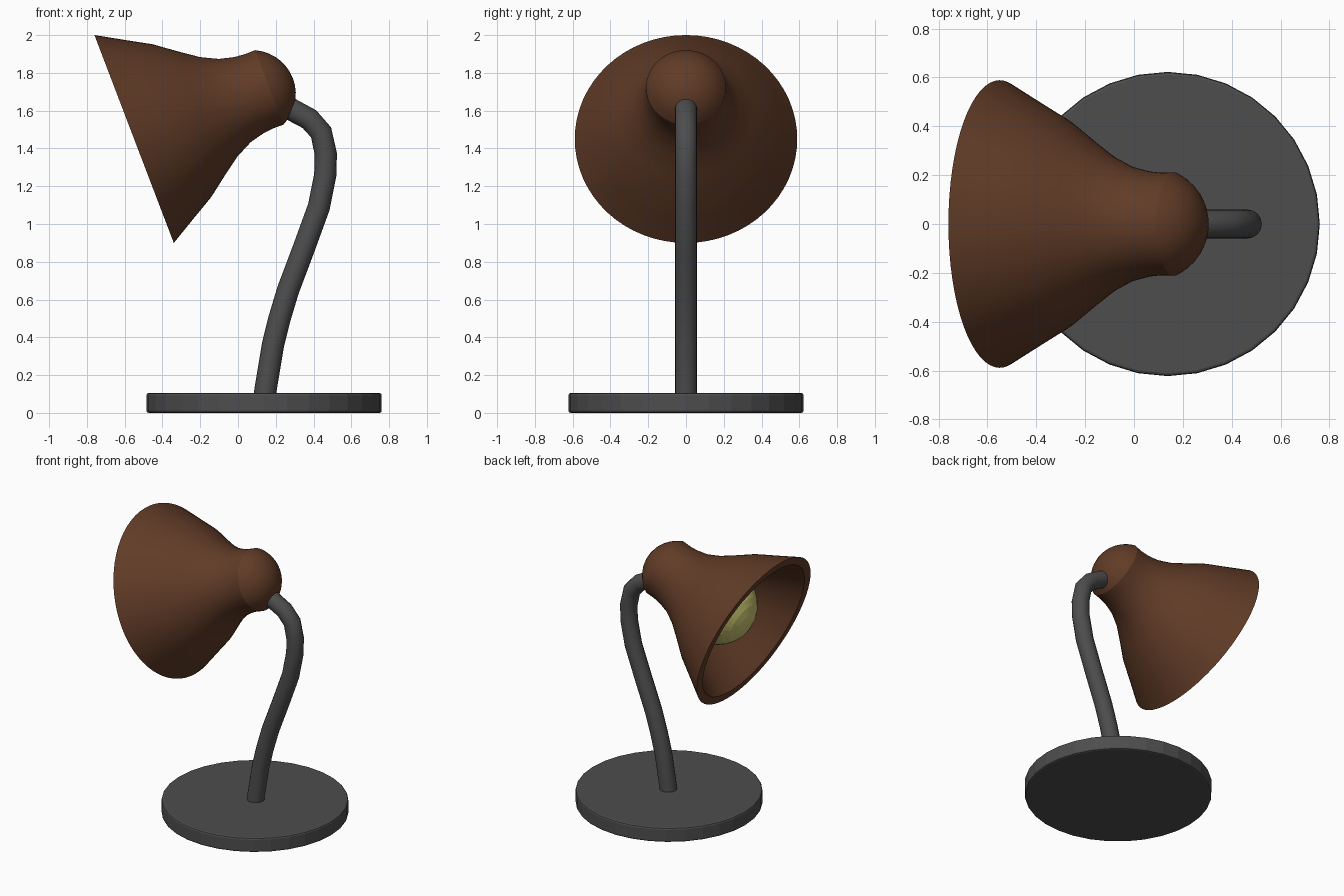
import bpy, bmesh, math
from mathutils import Vector

cube = bpy.data.objects.get("Cube")
if cube:
    bpy.data.objects.remove(cube, do_unlink=True)


def material(name, rgb):
    m = bpy.data.materials.new(name)
    m.use_nodes = True
    m.diffuse_color = (*rgb, 1)
    bsdf = next(n for n in m.node_tree.nodes if n.type == 'BSDF_PRINCIPLED')
    bsdf.inputs["Base Color"].default_value = (*rgb, 1)
    return m


grey = material("dark grey metal", (0.075, 0.075, 0.075))
brown = material("brown enamel", (0.118, 0.044, 0.02))
yellow = material("pale yellow glass", (0.58, 0.55, 0.16))

# Frame of the tilted head: local z runs from the rim to the cap
RIM = Vector((-0.55, 0, 1.45))
TILT = math.atan2(1.10, 0.42)
AXIS = Vector((math.sin(TILT), 0, math.cos(TILT)))


def lathe(name, profile, mat, sides):
    """Revolve (radius, height) points about local z."""
    bm = bmesh.new()
    verts = [bm.verts.new((r, 0, h)) for r, h in profile]
    edges = [bm.edges.new(pair) for pair in zip(verts, verts[1:])]
    bmesh.ops.spin(bm, geom=verts + edges, cent=(0, 0, 0), axis=(0, 0, 1),
                   angle=math.tau, steps=sides)
    bmesh.ops.remove_doubles(bm, verts=bm.verts, dist=0.0005)
    bmesh.ops.recalc_face_normals(bm, faces=bm.faces)
    mesh = bpy.data.meshes.new(name)
    bm.to_mesh(mesh)
    bm.free()
    mesh.materials.append(mat)
    obj = bpy.data.objects.new(name, mesh)
    bpy.context.collection.objects.link(obj)
    return obj


# Base: faceted disc with a small bevel
bpy.ops.mesh.primitive_cylinder_add(vertices=32, radius=0.623, depth=0.105,
                                    location=(0.138, 0, 0.0525))
base = bpy.context.object
base.name = "base"
base.data.materials.append(grey)
bevel = base.modifiers.new("soft rim", 'BEVEL')
bevel.width = 0.012
bevel.segments = 2
bevel.limit_method = 'ANGLE'

# Stem: bent tube from the base into the back of the shade
path = [(0.14, 0.05), (0.145, 0.12), (0.185, 0.36), (0.22, 0.5), (0.265, 0.65),
        (0.348, 0.87), (0.428, 1.09), (0.462, 1.26), (0.465, 1.37),
        (0.44, 1.485), (0.378, 1.555), (0.285, 1.605), (0.19, 1.65)]
curve = bpy.data.curves.new("stem", 'CURVE')
curve.dimensions = '3D'
curve.bevel_depth = 0.059
curve.bevel_resolution = 6
curve.use_fill_caps = True
spline = curve.splines.new('POLY')
spline.points.add(len(path) - 1)
for point, (x, z) in zip(spline.points, path):
    point.co = (x, 0, z, 1)
spline.use_smooth = True
curve.materials.append(grey)
bpy.context.collection.objects.link(bpy.data.objects.new("stem", curve))

# Shade: flared shell with a flat lip and a domed cap
flare = [(0.589, 0), (0.508, 0.14), (0.434, 0.27), (0.352, 0.38),
         (0.281, 0.48), (0.236, 0.57), (0.216, 0.65), (0.21, 0.71), (0.211, 0.766)]
inside = [(0, 0.7)] + [(r - 0.062, h) for r, h in reversed(flare) if h < 0.71]
radius, start = 0.232, math.asin(0.21 / 0.232)
cap = []
for i in range(1, 8):
    a = start * (1 - i / 7)
    cap.append((radius * math.sin(a), 0.668 + radius * math.cos(a)))
shade = lathe("shade", inside + flare + cap, brown, 64)
shade.location = RIM
shade.rotation_euler = (0, TILT, 0)
bpy.ops.object.select_all(action='DESELECT')
shade.select_set(True)
bpy.context.view_layer.objects.active = shade
bpy.ops.object.shade_smooth_by_angle(angle=math.radians(22))

# Bulb: faceted ball inside the shade
bpy.ops.mesh.primitive_uv_sphere_add(segments=32, ring_count=16, radius=0.265,
                                     location=RIM + AXIS * 0.31,
                                     rotation=(0, TILT, 0))
bulb = bpy.context.object
bulb.name = "bulb"
bulb.data.materials.append(yellow)
